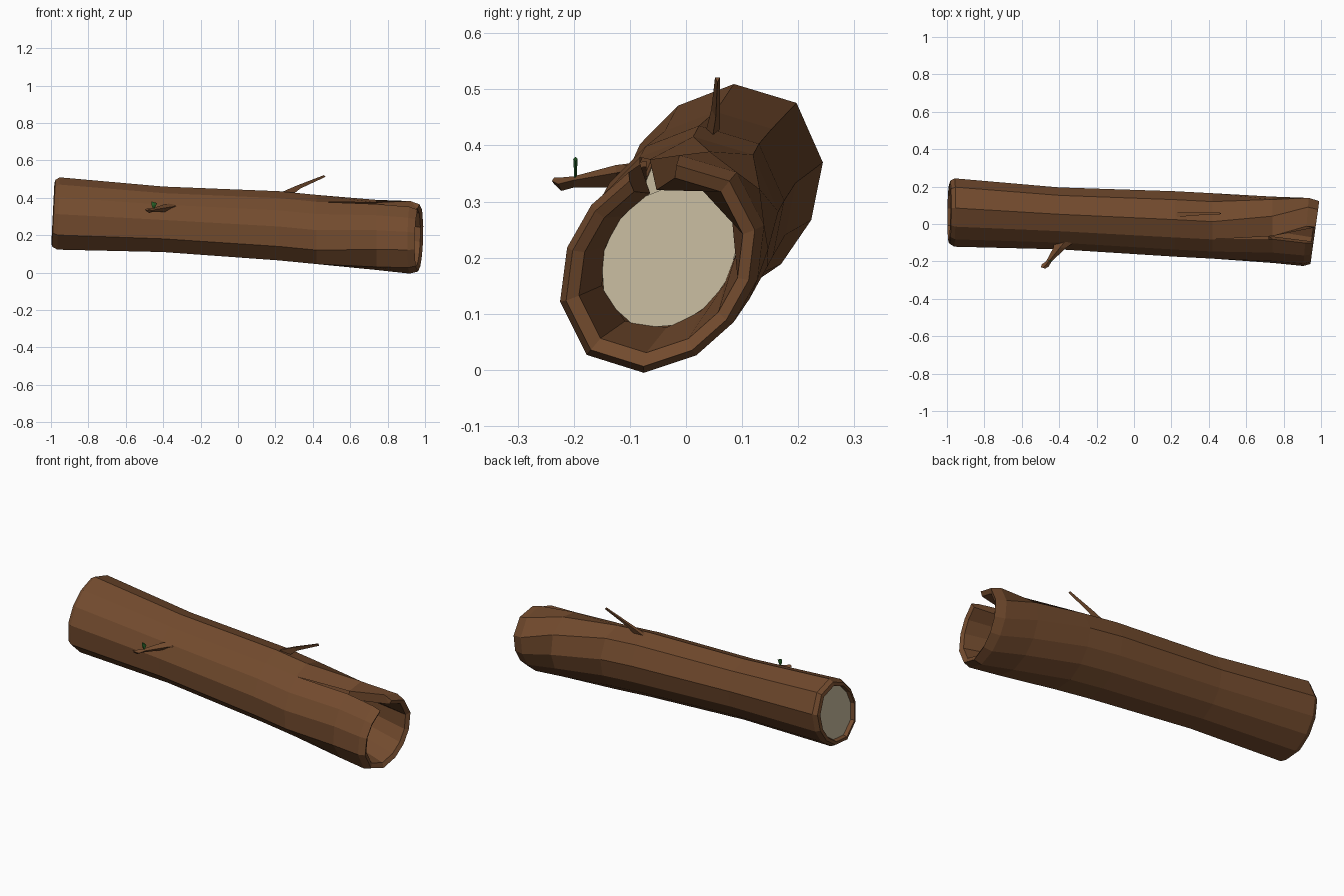
import bpy, bmesh
from math import radians, cos, sin, sqrt
from mathutils import Vector

if "Cube" in bpy.data.objects:
    bpy.data.objects.remove(bpy.data.objects["Cube"])

N = 11            # facets around the log
TILT = radians(52)


def material(name, rgb):
    m = bpy.data.materials.new(name)
    m.diffuse_color = (*rgb, 1)
    m.use_nodes = True
    m.node_tree.nodes["Principled BSDF"].inputs["Base Color"].default_value = m.diffuse_color
    return m


bark = material("bark", (0.17, 0.07, 0.027))
wood = material("cut wood", (0.6, 0.52, 0.36))
green = material("leaf green", (0.02, 0.12, 0.02))


def finish(bm, name, mat):
    bmesh.ops.remove_doubles(bm, verts=bm.verts, dist=0.0005)
    bmesh.ops.recalc_face_normals(bm, faces=bm.faces)
    me = bpy.data.meshes.new(name)
    bm.to_mesh(me)
    bm.free()
    me.materials.append(mat)
    ob = bpy.data.objects.new(name, me)
    bpy.context.collection.objects.link(ob)
    return ob


def axis(x):
    """Centre and size of the slightly bent trunk at x."""
    keys = [(-0.98, 0.06, 0.315, 0.98), (-0.4, 0.028, 0.283, 0.885),
            (0.22, -0.002, 0.248, 0.935), (0.6, -0.022, 0.211, 0.935),
            (0.96, -0.045, 0.186, 0.97)]
    for a, b in zip(keys, keys[1:]):
        if x <= b[0] or b is keys[-1]:
            t = (x - a[0]) / (b[0] - a[0])
            return [p + (q - p) * t for p, q in zip(a[1:], b[1:])]


def ring(x, k=1, gap=(115, 115), sy=0.0, sz=0.0):
    """Tilted oval section, left open across the gap angles; sy, sz slant it."""
    cy, cz, s = axis(x)
    lo, hi = gap
    pts = []
    for i in range(N + 1):
        t = radians(hi + (360 - hi + lo) * i / N)
        r = k * s * 0.218 * 0.17 / sqrt((0.17 * cos(t - TILT))**2 + (0.218 * sin(t - TILT))**2)
        y, z = r * cos(t), r * sin(t)
        pts.append(Vector((x + sy * y + sz * z, cy + y, cz + z)))
    return pts


def loft(bm, rings):
    vs = [[bm.verts.new(p) for p in r] for r in rings]
    for a, b in zip(vs, vs[1:]):
        for i in range(len(a) - 1):
            bm.faces.new((a[i], a[i + 1], b[i + 1], b[i]))
    return vs


# Trunk: recessed left end, outer bark, split hollow right end
bm = bmesh.new()
end = (81, 110)
start = (101, 107)
skin = loft(bm, [
    ring(-0.965, 0.78, sz=0.05), ring(-0.99, 0.82, sz=0.05),
    ring(-0.985, 0.92, sz=0.05), ring(-0.96, 1, sz=0.03),
    ring(-0.4), ring(0.22), ring(0.42),
    ring(0.74, 1, start), ring(0.92, 1, end, sy=0.08),
    ring(0.967, 0.92, end, sy=0.14), ring(0.955, 0.8, end, sy=0.14),
    ring(0.72, 0.68, start)])
# walls of the split
for i in (0, -1):
    o = [skin[j][i] for j in (7, 8, 9, 10, 11)]
    bm.faces.new((o[0], o[1], o[3], o[4]))
    bm.faces.new((o[1], o[2], o[3]))
finish(bm, "trunk", bark)

# Pale wood discs at both ends
for name, x, k, sz in (("left_cut_face", -0.97, 0.79, 0.05), ("hollow_floor", 0.73, 0.69, 0)):
    bm = bmesh.new()
    bm.faces.new([bm.verts.new(p) for p in ring(x, k, sz=sz)[:N]])
    ob = finish(bm, name, wood)
    if (ob.data.polygons[0].normal.x > 0) != (x > 0):
        ob.data.flip_normals()


def twig(name, sections, sides, mat):
    """Tapering faceted tube; section = centre, half extents u and v."""
    bm = bmesh.new()
    rings = []
    for c, u, v in sections:
        c, u, v = Vector(c), Vector(u), Vector(v)
        rings.append([c + u * cos(radians(360 * i / sides)) + v * sin(radians(360 * i / sides))
                      for i in range(sides + 1)])
    vs = loft(bm, rings)
    for r in (vs[0], vs[-1]):
        bm.faces.new(r[:sides])
    finish(bm, name, mat)


# Broken twigs and a tiny leaf
twig("front_twig", [
    ((-0.35, -0.07, 0.35), (0.075, 0, 0.012), (0, 0, 0.022)),
    ((-0.395, -0.125, 0.345), (0.035, 0, 0.006), (0, 0, 0.02)),
    ((-0.455, -0.2, 0.335), (0.015, 0, 0.003), (0, 0, 0.01)),
    ((-0.475, -0.222, 0.331), (0.018, -0.006, 0), (0, 0, 0.012)),
    ((-0.487, -0.235, 0.337), (0.012, -0.004, 0), (0, 0, 0.006))], 4, bark)
twig("top_twig", [
    ((0.25, 0.048, 0.425), (0.045, 0, -0.006), (0, 0.014, 0)),
    ((0.32, 0.053, 0.46), (0.014, 0, -0.01), (0, 0.009, 0)),
    ((0.462, 0.056, 0.518), (0.006, 0, -0.006), (0, 0.005, 0))], 3, bark)
twig("leaf", [
    ((-0.45, -0.197, 0.34), (0.003, 0, 0), (0, 0.002, 0)),
    ((-0.45, -0.197, 0.36), (0.012, 0, 0), (0, 0.003, 0)),
    ((-0.448, -0.197, 0.376), (0.014, 0, -0.004), (0, 0.004, 0))], 4, green)
